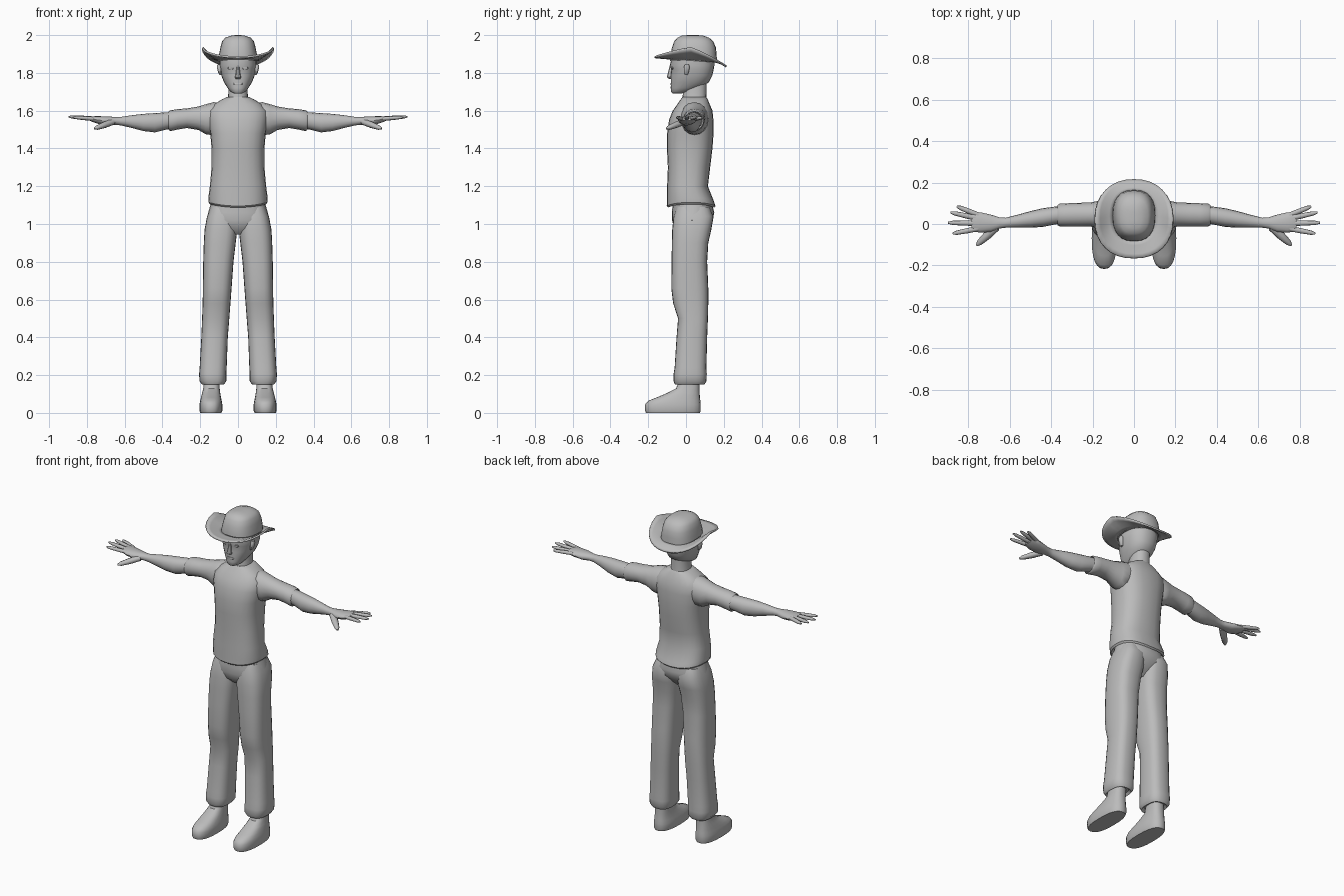
import bpy, bmesh, math
from mathutils import Vector

grey = bpy.data.materials.new("plain grey")
grey.diffuse_color = (0.5, 0.5, 0.5, 1)


def unit(i, n, p):
    """Point i of n on a superellipse of power p."""
    a = 2 * math.pi * i / n
    c, s = math.cos(a), math.sin(a)
    return (math.copysign(abs(c) ** (2 / p), c), math.copysign(abs(s) ** (2 / p), s))


def skin(name, rings, mirror=False, caps=True, angle=40):
    """Join rings of points into one smooth object."""
    bm = bmesh.new()
    rows = [[bm.verts.new(p) for p in r] for r in rings]
    n = len(rows[0])
    for a, b in zip(rows, rows[1:]):
        for i in range(n):
            j = (i + 1) % n
            bm.faces.new((a[i], a[j], b[j], b[i]))
    if caps:
        bm.faces.new(rows[0])
        bm.faces.new(rows[-1])
    bmesh.ops.recalc_face_normals(bm, faces=bm.faces)
    me = bpy.data.meshes.new(name)
    bm.to_mesh(me)
    bm.free()
    me.materials.append(grey)
    ob = bpy.data.objects.new(name, me)
    bpy.context.collection.objects.link(ob)
    bpy.ops.object.select_all(action='DESELECT')
    ob.select_set(True)
    bpy.context.view_layer.objects.active = ob
    bpy.ops.object.shade_smooth_by_angle(angle=math.radians(angle))
    if mirror:
        ob.modifiers.new("mirror", 'MIRROR')
    return ob


def loft_z(name, rows, n=24, p=2.3, **kw):
    """Rows of z, x0, x1, y0, y1."""
    rings = []
    for z, x0, x1, y0, y1 in rows:
        pts = [unit(i, n, p) for i in range(n)]
        rings.append([((x0 + x1) / 2 + u * (x1 - x0) / 2,
                       (y0 + y1) / 2 + v * (y1 - y0) / 2, z) for u, v in pts])
    return skin(name, rings, **kw)


def loft_x(name, rows, n=16, p=2.1, **kw):
    """Rows of x, y0, y1, z0, z1, mirrored to the other side."""
    rings = []
    for x, y0, y1, z0, z1 in rows:
        pts = [unit(i, n, p) for i in range(n)]
        rings.append([(x, (y0 + y1) / 2 + u * (y1 - y0) / 2,
                       (z0 + z1) / 2 + v * (z1 - z0) / 2) for u, v in pts])
    return skin(name, rings, mirror=True, **kw)


def finger(name, a, b, r0, r1):
    """Tapered finger from a to b, mirrored."""
    a, b = Vector(a), Vector(b)
    d = (b - a).normalized()
    side = d.cross(Vector((0, 0, 1))).normalized()
    up = side.cross(d)
    rings = []
    for t, r in ((0, r0), (0.45, r0), (0.85, (r0 + r1) / 2), (1, r1 * 0.6)):
        rings.append([a.lerp(b, t) + side * r * math.cos(k * math.pi / 4)
                      + up * r * 0.85 * math.sin(k * math.pi / 4) for k in range(8)])
    skin(name, rings, mirror=True, angle=60)


# Shirt body, with a turned-in hem
shirt = loft_z("shirt", [
    (1.12, -.135, .135, -.08, .13), (1.092, -.148, .148, -.095, .148),
    (1.10, -.156, .156, -.102, .156), (1.125, -.157, .157, -.101, .148),
    (1.20, -.149, .149, -.100, .116), (1.30, -.140, .140, -.096, .128),
    (1.40, -.140, .140, -.101, .140), (1.48, -.147, .147, -.100, .146),
    (1.55, -.160, .160, -.090, .145), (1.60, -.158, .158, -.070, .140),
    (1.635, -.125, .125, -.045, .125), (1.66, -.085, .085, -.028, .115),
    (1.672, -.058, .058, -.02, .107)], p=2.5)
for v in shirt.data.vertices:  # hem dips at the centre
    if v.co.z < 1.13:
        v.co.z += 0.018 * (abs(v.co.x) / .15) ** 2 - 0.005

# Sleeves with an open-looking cuff
loft_x("sleeve", [
    (.08, .0, .11, 1.53, 1.64), (.13, -.03, .118, 1.47, 1.645),
    (.17, -.022, .112, 1.475, 1.634), (.21, -.012, .104, 1.498, 1.622),
    (.27, -.012, .102, 1.508, 1.612), (.32, -.012, .100, 1.50, 1.608),
    (.358, -.012, .098, 1.492, 1.602), (.368, -.006, .092, 1.498, 1.596),
    (.355, .002, .084, 1.507, 1.588)])

# Bare arms and palms
loft_x("arm", [
    (.33, .004, .086, 1.510, 1.590), (.38, -.002, .084, 1.500, 1.591),
    (.44, -.014, .076, 1.485, 1.587), (.50, -.018, .062, 1.492, 1.583),
    (.56, -.018, .045, 1.508, 1.576), (.62, -.018, .030, 1.522, 1.567),
    (.65, -.022, .032, 1.525, 1.567), (.69, -.038, .045, 1.522, 1.569),
    (.74, -.042, .056, 1.530, 1.571), (.775, -.036, .058, 1.542, 1.570),
    (.785, -.028, .050, 1.548, 1.567)])

# Fingers and thumb
for name, a, b in (("little_finger", (.75, .043, 1.556), (.855, .085, 1.562)),
                   ("ring_finger", (.75, .026, 1.558), (.885, .056, 1.566)),
                   ("middle_finger", (.75, .003, 1.558), (.897, .006, 1.568)),
                   ("index_finger", (.75, -.022, 1.556), (.875, -.046, 1.565))):
    finger(name, a, b, .0125, .008)
finger("thumb", (.665, -.015, 1.54), (.76, -.103, 1.505), .02, .009)

# Trousers: seat and two legs
loft_z("trouser_seat", [
    (.945, -.06, .06, -.03, .07), (.975, -.12, .12, -.062, .105),
    (1.02, -.168, .168, -.074, .140), (1.06, -.158, .158, -.074, .150),
    (1.13, -.138, .138, -.07, .132)])
loft_z("trouser_leg", [
    (.165, .085, .178, -.04, .08), (.150, .075, .190, -.058, .098),
    (.168, .062, .204, -.066, .108), (.205, .062, .206, -.066, .110),
    (.24, .060, .203, -.060, .108), (.40, .054, .194, -.050, .112),
    (.50, .046, .190, -.042, .116), (.58, .040, .187, -.068, .118),
    (.66, .034, .186, -.078, .118), (.80, .024, .184, -.076, .112),
    (.90, .012, .181, -.075, .118), (.97, .004, .177, -.073, .134),
    (1.04, .004, .164, -.066, .146), (1.09, .01, .145, -.05, .125)],
    p=2.7, mirror=True)

# Shoes
loft_z("shoe", [
    (0, .088, .200, -.212, .074), (.012, .083, .204, -.217, .078),
    (.045, .083, .204, -.216, .078), (.064, .086, .200, -.200, .076),
    (.082, .090, .196, -.155, .074), (.105, .094, .190, -.100, .072),
    (.130, .097, .184, -.052, .071), (.18, .097, .180, -.034, .071)],
    p=2.5, mirror=True)

# Neck and head
loft_z("neck", [
    (1.63, -.065, .065, -.025, .112), (1.67, -.052, .052, -.018, .108),
    (1.76, -.05, .05, -.012, .11)], n=20)
loft_z("head", [
    (1.692, -.024, .024, -.072, -.02), (1.700, -.040, .040, -.079, .02),
    (1.72, -.055, .055, -.081, .075), (1.75, -.074, .074, -.080, .121),
    (1.785, -.088, .088, -.081, .139), (1.82, -.095, .095, -.078, .147),
    (1.84, -.098, .098, -.086, .150), (1.90, -.095, .095, -.07, .150)])
loft_z("nose", [
    (1.768, -.012, .012, -.088, -.07), (1.776, -.016, .016, -.102, -.07),
    (1.80, -.011, .011, -.096, -.07), (1.838, -.007, .007, -.086, -.07)], n=8, p=2)
loft_z("eye", [
    (1.818, .028, .050, -.079, -.068), (1.825, .022, .056, -.081, -.065),
    (1.832, .028, .050, -.082, -.068)], n=10, mirror=True)
loft_z("mouth", [
    (1.735, -.022, .022, -.082, -.07), (1.741, -.026, .026, -.084, -.07),
    (1.747, -.022, .022, -.082, -.07)], n=10)
loft_z("ear", [
    (1.788, .084, .096, -.008, .008), (1.80, .086, .105, -.012, .014),
    (1.83, .088, .112, -.012, .020), (1.845, .09, .109, -.006, .016)],
    n=10, mirror=True)

# Hat crown
loft_z("hat_crown", [
    (1.862, -.104, .104, -.084, .164), (1.90, -.100, .100, -.082, .162),
    (1.935, -.093, .093, -.074, .158), (1.968, -.084, .084, -.062, .144),
    (1.986, -.068, .068, -.046, .122), (1.997, -.036, .036, -.022, .092),
    (2.0, -.012, .012, .01, .06)], p=2.5)

# Hat brim, curled up at the sides and lower at the back
brim_rings = []
for t in (0, .25, .5, .75, 1):
    ring = []
    for i in range(32):
        u, v = unit(i, 32, 2.25)
        s = math.sin(2 * math.pi * i / 32)
        inner = Vector((.1 * u, .04 + .122 * v, 0))
        outer = Vector((.188 * u, .024 + .19 * v, 0))
        p = inner.lerp(outer, t)
        rim = 1.858 - .025 * s + .075 * (1 - abs(s)) ** .9
        base = 1.868 - .008 * s
        p.z = base + (rim - base) * t ** 1.3
        ring.append(p)
    brim_rings.append(ring)
brim = skin("hat_brim", brim_rings, caps=False)
thick = brim.modifiers.new("thickness", 'SOLIDIFY')
thick.thickness = 0.01
thick.offset = 0
